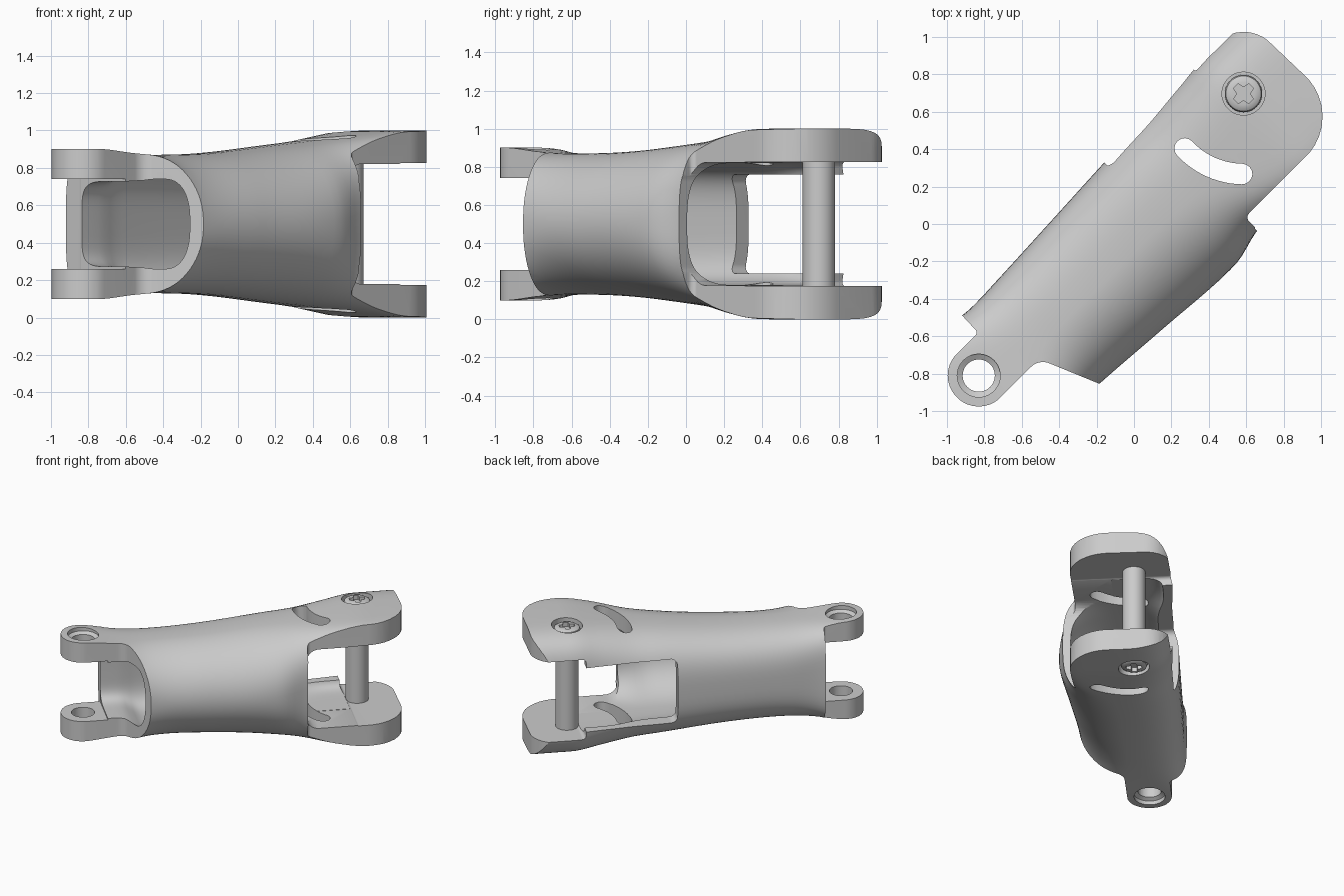
import bpy, bmesh, math
from mathutils import Matrix, Vector

cube = bpy.data.objects.get("Cube")
if cube:
    bpy.data.objects.remove(cube, do_unlink=True)

grey = bpy.data.materials.new("satin grey")
grey.use_nodes = True
grey.diffuse_color = (0.6, 0.6, 0.6, 1)
grey.node_tree.nodes["Principled BSDF"].inputs["Base Color"].default_value = (0.6, 0.6, 0.6, 1)

# Parts are built along local x, then turned and lifted into place
PLACE = Matrix.Translation((0, 0, 0.5)) @ Matrix.Rotation(math.radians(45), 4, 'Z')
EYE = Vector((-1.16, 0.014))
PIN = Vector((0.907, 0.079))


def make(name, bm):
    bmesh.ops.recalc_face_normals(bm, faces=bm.faces)
    if bm.calc_volume(signed=True) < 0:
        bmesh.ops.reverse_faces(bm, faces=bm.faces)
    mesh = bpy.data.meshes.new(name)
    bm.to_mesh(mesh)
    bm.free()
    mesh.materials.append(grey)
    ob = bpy.data.objects.new(name, mesh)
    bpy.context.collection.objects.link(ob)
    return ob


def skin(name, rings):
    bm = bmesh.new()
    loops = [[bm.verts.new(p) for p in ring] for ring in rings]
    n = len(loops[0])
    for a, b in zip(loops, loops[1:]):
        for i in range(n):
            j = (i + 1) % n
            bm.faces.new((a[i], a[j], b[j], b[i]))
    bm.faces.new(loops[0])
    bm.faces.new(loops[-1])
    return make(name, bm)


def blend(keys, u):
    # Smooth curve through the key sections
    i = max(k for k in range(len(keys) - 1) if keys[k][0] <= u)
    a, b = keys[i], keys[i + 1]
    p, q = keys[max(i - 1, 0)], keys[min(i + 2, len(keys) - 1)]
    w = b[0] - a[0]
    t = (u - a[0]) / w
    out = []
    for c in range(1, len(a)):
        m0 = (b[c] - p[c]) / (b[0] - p[0]) * w
        m1 = (q[c] - a[c]) / (q[0] - a[0]) * w
        out.append((2*t**3 - 3*t*t + 1) * a[c] + (t**3 - 2*t*t + t) * m0
                   + (3*t*t - 2*t**3) * b[c] + (t**3 - t*t) * m1)
    return out


def loft(name, keys, steps=56, sides=72, mid=-0.09):
    # Keys: station, half height, right reach, left reach, right and left squareness
    rings = []
    start, end = keys[0][0], keys[-1][0]
    for s in range(steps + 1):
        u = start + (end - start) * s / steps
        h, right, left, nr, nl = blend(keys, min(u, end - 1e-5))
        ring = []
        for k in range(sides):
            ang = math.tau * (k + 0.5) / sides
            c, z = math.cos(ang), math.sin(ang)
            n = nl if c > 0 else nr
            reach = left - mid if c > 0 else -right - mid
            ring.append((u, mid + reach * abs(c) ** (2 / n),
                         math.copysign(h * abs(z) ** (2 / n), z)))
        rings.append(ring)
    return skin(name, rings)


def rounded(corners, seg=10):
    # Fillet each (x, y, radius) corner of a polygon
    out = []
    for i, (x, y, r) in enumerate(corners):
        p = Vector((x, y))
        if r == 0:
            out.append(p)
            continue
        d0 = (Vector(corners[i - 1][:2]) - p).normalized()
        d1 = (Vector(corners[(i + 1) % len(corners)][:2]) - p).normalized()
        half = d0.angle(d1) / 2
        centre = p + (d0 + d1).normalized() * (r / math.sin(half))
        run = r / math.tan(half)
        e0, e1 = p + d0 * run - centre, p + d1 * run - centre
        out += [centre + e0.lerp(e1, k / seg).normalized() * r for k in range(seg + 1)]
    return out


def plan_prism(name, pts, low=-0.8, high=0.8):
    return skin(name, [[(p[0], p[1], z) for p in pts] for z in (low, high)])


def side_prism(name, u0, u1, z, v0, v1, r):
    pts = rounded([(u0, -z, r), (u1, -z, 0), (u1, z, 0), (u0, z, r)])
    return skin(name, [[(p[0], v, p[1]) for p in pts] for v in (v0, v1)])


def circle(c, r, n=40):
    return [(c[0] + r * math.cos(math.tau * k / n), c[1] + r * math.sin(math.tau * k / n))
            for k in range(n)]


def turned(name, c, profile):
    return skin(name, [[(x, y, z) for x, y in circle(c, r)] for r, z in profile])


def cut(target, tool, op='DIFFERENCE'):
    mod = target.modifiers.new("cut", 'BOOLEAN')
    mod.operation, mod.solver, mod.object = op, 'MANIFOLD', tool
    bpy.context.view_layer.objects.active = target
    bpy.ops.object.modifier_apply(modifier=mod.name)
    bpy.data.objects.remove(tool, do_unlink=True)


def finish(ob, angle=32):
    ob.data.transform(PLACE)
    bpy.ops.object.select_all(action='DESELECT')
    ob.select_set(True)
    bpy.context.view_layer.objects.active = ob
    bpy.ops.object.shade_smooth_by_angle(angle=math.radians(angle))


# Link body: outer skin trimmed by the plan outline
body = loft("link_body", [
    (-1.4, .40, .45, .34, 6, 6), (-1.16, .40, .45, .33, 6, 6),
    (-.95, .38, .47, .30, 3.5, 4), (-.73, .37, .474, .305, 2.2, 3.2),
    (-.3, .38, .505, .325, 2, 3), (.226, .425, .537, .35, 2.2, 3),
    (.45, .447, .49, .355, 3.2, 3), (.7, .48, .49, .362, 6, 3.5),
    (.86, .498, .5, .37, 8, 4), (1, .5, .5, .37, 8, 4), (1.3, .5, .5, .37, 8, 4)])
outline = rounded([
    (-1.325, .179, .163), (-1.325, -.151, .163), (-.87, -.151, .09), (-.64, -.7, 0),
    (.445, -.7, 0), (.445, -.395, .03), (1.215, -.395, .3), (1.195, .37, .2),
    (.9, .37, 0), (.7, .6, 0), (-.985, .6, 0), (-1.0, .179, .02)])
cut(body, plan_prism("outline", outline), 'INTERSECT')

# Hollow inside, eye gap, side windows and fork gap
cut(body, loft("bore", [
    (-1.5, .235, .41, .18, 4, 5), (-.86, .235, .41, .18, 4, 5),
    (-.72, .30, .40, .2, 2.3, 4), (.2, .32, .475, .26, 2.3, 3.5),
    (.45, .32, .43, .28, 3, 4), (.7, .32, .43, .29, 8, 8), (1.4, .32, .43, .29, 8, 8)]))
for args in (("eye_gap", -1.6, -1.003, .24, -.8, .8, 0),
             ("right_window", .44, 1.5, .322, -.9, -.1, .1),
             ("left_window", .12, 1.55, .26, .1, .9, .05),
             ("fork_gap", .81, 1.6, .326, -.95, .95, .03)):
    cut(body, side_prism(*args))

# Curved slot centred on the pin, through both plates
slot = []
for centre_r, a0, a1 in ((.485, 178, 224), (.375, 224, 178)):
    for k in range(13):
        a = math.radians(a0 + (a1 - a0) * k / 12)
        slot.append(PIN + centre_r * Vector((math.cos(a), math.sin(a))))
    tip = math.radians(a1)
    mid = PIN + .43 * Vector((math.cos(tip), math.sin(tip)))
    for k in range(1, 8):
        a = tip + math.pi * k / 8 + (math.pi if a1 < a0 else 0)
        slot.append(mid + .055 * Vector((math.cos(a), math.sin(a))))
cut(body, plan_prism("slot", slot))

# Eye hole with stepped mouths, and pin counterbores
cut(body, plan_prism("eye_hole", circle(EYE, .086)))
for s in (-1, 1):
    cut(body, turned("eye_mouth", EYE, [(.08, s * .35), (.115, s * .37), (.115, s * .6)]))
    cut(body, turned("counterbore", PIN, [(.115, s * .43), (.115, s * .6)]))
finish(body)

# Cross pin and its two recessed heads
finish(turned("cross_pin", PIN, [(.085, -.432), (.085, .432)]))
for s, side in ((1, "upper"), (-1, "lower")):
    head = turned(side + "_pin_head", PIN, [
        (.1, s * .425), (.1, s * .46), (.094, s * .475), (.08, s * .484), (.06, s * .488)])
    star = []
    for k in range(4):
        a = math.tau * k / 4
        for off, r in ((-.3, .06), (.3, .06), (math.pi / 4, .034)):
            star.append(PIN + r * Vector((math.cos(a + off), math.sin(a + off))))
    cut(head, plan_prism("cross_recess", star, *sorted((s * .455, s * .6))))
    finish(head)
